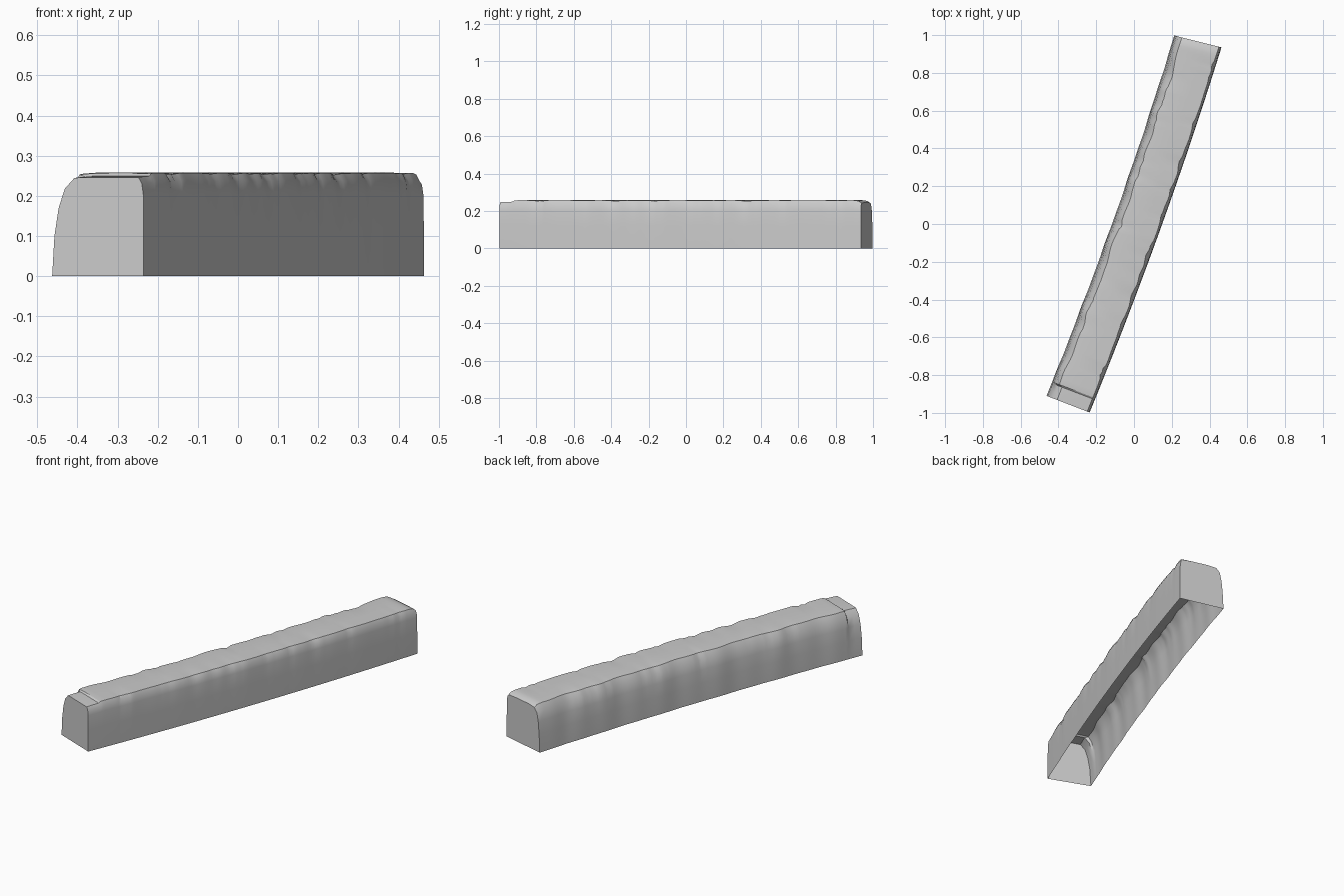
import bpy
import bmesh
import math
import random
from mathutils import Vector

random.seed(4)
old = bpy.data.objects.get("Cube")
if old:
    bpy.data.objects.remove(old, do_unlink=True)

# Stone colour
stone = bpy.data.materials.new("grey stone")
stone.use_nodes = True
colour = (0.6, 0.6, 0.6, 1)
stone.diffuse_color = colour
stone.node_tree.nodes["Principled BSDF"].inputs["Base Color"].default_value = colour

HEIGHT = 0.258
BOW = 0.024
LIP = 0.035            # where the main block steps up from its front end
FRONT_L, BACK_L = Vector((-0.463, -0.91)), Vector((0.213, 0.998))
FRONT_R, BACK_R = Vector((-0.235, -0.998)), Vector((0.463, 0.935))
STEPS = 110

# Inset from each wall and height, from the foot up to the top edge
RIGHT_EDGE = [(0, 0), (0, 0.12), (0.001, 0.205), (0.005, 0.238), (0.014, 0.257)]
LEFT_EDGE = [(0, 0), (0.005, 0.1), (0.012, 0.17), (0.022, 0.222), (0.042, 0.255)]


def foot(a, b, t):
    """Point on a gently bowed long edge."""
    p = a.lerp(b, t)
    p.x += BOW * 4 * t * (1 - t)
    return p


def wave(t, phase):
    return 0.6 * math.sin(33 * t + phase) + 0.4 * math.sin(71 * t + 2 * phase)


def chips(count):
    """Random notch positions, widths and depths along a top edge."""
    return [(random.uniform(0.06, 0.95), random.uniform(0.008, 0.03),
             random.uniform(0.004, 0.014)) for _ in range(count)]


def notch(t, cuts):
    return max(max(0, 1 - abs(t - c) / w) * d for c, w, d in cuts)


LEFT_CHIPS, RIGHT_CHIPS = chips(16), chips(18)


def section(t, end_drop=0.0, front=False):
    """One cross-section, running from the right foot over the top to the left foot."""
    left, right = foot(FRONT_L, BACK_L, t), foot(FRONT_R, BACK_R, t)
    across = (left - right).normalized()
    fade = min(1, 12 * t * (1 - t))
    points = []
    for inset, z in RIGHT_EDGE:
        k = z / HEIGHT
        cut = notch(t, RIGHT_CHIPS) * k ** 8
        p = right + across * (inset + cut + 0.002 * fade * k ** 4 * wave(t, 1))
        points.append((p.x, p.y, z - 0.4 * cut - end_drop * k ** 6))
    # Top, slightly crowned in the middle
    for f in (0.33, 0.67):
        p = right.lerp(left, f)
        points.append((p.x, p.y, HEIGHT - end_drop * (1.1 if front else 0.8)))
    for inset, z in reversed(LEFT_EDGE):
        k = z / HEIGHT
        cut = notch(t, LEFT_CHIPS) * k ** 6
        sway = 0.007 * fade * (0.25 + 0.75 * k) * wave(t, 3)
        extra = 0.018 * k ** 3 if front else 0
        p = left - across * (inset + cut + sway + extra)
        points.append((p.x, p.y, z - 0.4 * cut - end_drop * k ** 6))
    return points


def build(name, sections, cap_front, cap_back):
    """Skin the sections into an open-bottomed shell."""
    bm = bmesh.new()
    rows = [[bm.verts.new(p) for p in s] for s in sections]
    for a, b in zip(rows, rows[1:]):
        for i in range(len(a) - 1):
            bm.faces.new((a[i], b[i], b[i + 1], a[i + 1]))
    if cap_front:
        bm.faces.new(rows[0])
    if cap_back:
        bm.faces.new(reversed(rows[-1]))
    mesh = bpy.data.meshes.new(name)
    bm.to_mesh(mesh)
    bm.free()
    mesh.materials.append(stone)
    obj = bpy.data.objects.new(name, mesh)
    bpy.context.collection.objects.link(obj)
    bpy.ops.object.select_all(action="DESELECT")
    obj.select_set(True)
    bpy.context.view_layer.objects.active = obj
    bpy.ops.object.shade_smooth_by_angle(angle=math.radians(32))


# Beam: low front end, raised lip, long chipped body, rounded back end
rows = [section(0, 0.011, True), section(LIP * 0.5, 0.009, True),
        section(LIP, 0.008, True), section(LIP + 0.004, 0.002)]
for i in range(1, STEPS):
    rows.append(section(LIP + 0.004 + (0.982 - LIP) * i / STEPS))
rows += [section(0.992, 0.004), section(1, 0.016)]
build("stone_beam", rows, True, True)
